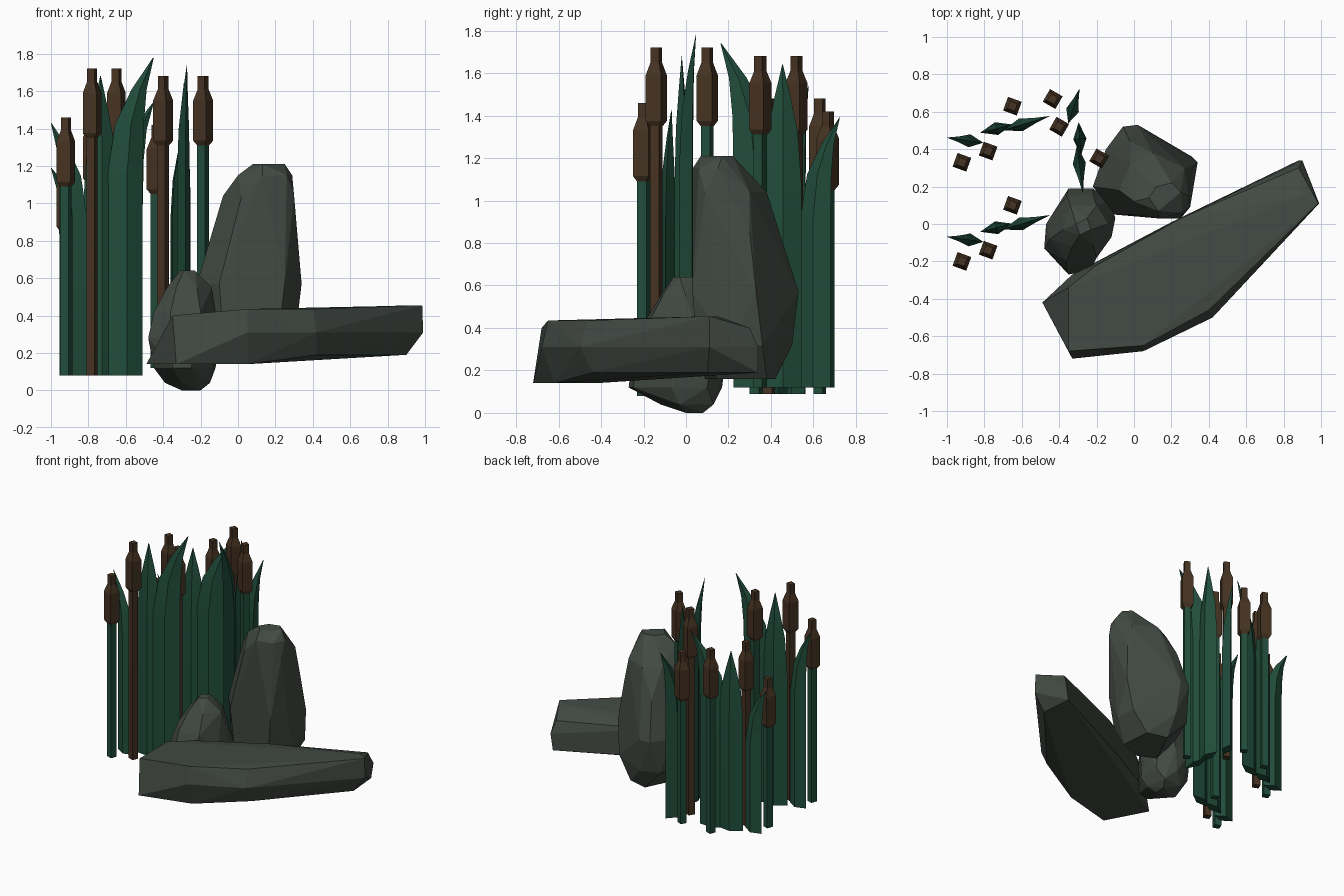
import bpy, bmesh
from math import cos, sin, radians, pi

if "Cube" in bpy.data.objects:
    bpy.data.objects.remove(bpy.data.objects["Cube"])


def material(name, rgb):
    m = bpy.data.materials.new(name)
    m.diffuse_color = (*rgb, 1)
    m.use_nodes = True
    m.node_tree.nodes["Principled BSDF"].inputs["Base Color"].default_value = m.diffuse_color
    return m


STONE = material("stone", (0.055, 0.068, 0.056))
GREEN = material("reed_green", (0.015, 0.075, 0.045))
BROWN = material("seed_brown", (0.06, 0.033, 0.016))


def finish(name, bm, mats, smooth=None):
    bmesh.ops.recalc_face_normals(bm, faces=bm.faces)
    me = bpy.data.meshes.new(name)
    bm.to_mesh(me)
    bm.free()
    for m in mats:
        me.materials.append(m)
    ob = bpy.data.objects.new(name, me)
    bpy.context.collection.objects.link(ob)
    if smooth:
        bpy.ops.object.select_all(action='DESELECT')
        ob.select_set(True)
        bpy.context.view_layer.objects.active = ob
        bpy.ops.object.shade_smooth_by_angle(angle=radians(smooth))
    return ob


def loft(bm, rings, mat_of=lambda i: 0):
    """Skin closed rings of points and cap both ends."""
    vs = [[bm.verts.new(p) for p in r] for r in rings]
    n = len(vs[0])
    for i in range(len(vs) - 1):
        for k in range(n):
            j = (k + 1) % n
            f = bm.faces.new((vs[i][k], vs[i][j], vs[i + 1][j], vs[i + 1][k]))
            f.material_index = mat_of(i)
    bm.faces.new(vs[0][::-1])
    bm.faces.new(vs[-1]).material_index = mat_of(len(vs) - 2)


def rock(name, layers):
    """Chiselled boulder: convex hull of rough cross-sections {z: [(x, y)...]}."""
    bm = bmesh.new()
    for z, pts in layers.items():
        for x, y in pts:
            bm.verts.new((x, y, z))
    res = bmesh.ops.convex_hull(bm, input=bm.verts)
    junk = {g for k in ("geom_interior", "geom_unused") for g in res[k]
            if isinstance(g, bmesh.types.BMVert) and g.is_valid}
    bmesh.ops.delete(bm, geom=list(junk), context='VERTS')
    bmesh.ops.dissolve_limit(bm, angle_limit=radians(6), verts=bm.verts, edges=bm.edges)
    return finish(name, bm, [STONE])


def cattail(name, x, y, base, top, rot, stem_mat):
    # square stalk, swollen seed head with tapered shoulders, short spike
    prof = [(base, .033), (top - .37, .033), (top - .345, .055), (top - .13, .055),
            (top - .07, .03), (top, .03)]
    bm = bmesh.new()
    rings = [[(x + r * cos(rot + k * pi / 2), y + r * sin(rot + k * pi / 2), z)
              for k in range(4)] for z, r in prof]
    loft(bm, rings, lambda i: 0 if i == 0 else 1)
    finish(name, bm, [stem_mat, BROWN])


def leaf(name, x, y, base, top, half, lean, ang, thick=.035):
    # diamond-section blade, bending sideways toward a pointed tip
    secs = [(0, 0, 1), (.62, 0, 1), (.79, .16, .8), (.9, .5, .42), (1, 1, .02)]
    c, s = cos(ang), sin(ang)
    rings = []
    for t, off, w in secs:
        ring = []
        for u, v in ((half * w, 0), (0, thick * w), (-half * w, 0), (0, -thick * w)):
            u += lean * off
            ring.append((x + u * c - v * s, y + u * s + v * c, base + (top - base) * t))
        rings.append(ring)
    bm = bmesh.new()
    loft(bm, rings)
    finish(name, bm, [GREEN], smooth=35)


# one reed clump (offsets from its middle cattail), placed three times
STALKS = [(.13, .24, 1.72, GREEN), (0, 0, 1.72, BROWN), (-.14, -.06, 1.46, GREEN)]
BLADES = [(.175, .14, 1.78, .10, .16, 17), (.045, .12, 1.68, .09, 0, 14),
          (-.10, .055, 1.43, .075, -.12, -8)]


def clump(tag, ox, oy, rot_deg, drop, base):
    a = radians(rot_deg)
    place = lambda x, y: (ox + x * cos(a) - y * sin(a), oy + x * sin(a) + y * cos(a))
    for i, (x, y, top, m) in enumerate(STALKS):
        cattail(f"cattail_{tag}_{i + 1}", *place(x, y), base, top - drop, a + radians(25), m)
    for i, (x, y, top, half, lean, ang) in enumerate(BLADES):
        leaf(f"leaf_{tag}_{i + 1}", *place(x, y), base, top - drop, half, lean,
             a + radians(ang))


clump("front", -.78, -.14, 0, 0, .08)
clump("back", -.78, .39, 0, .24, .09)
clump("side", -.40, .52, -100, .04, .12)

# long flat slab
rock("slab_rock", {
    .14: [(-.49, -.42), (-.33, -.72), (.05, -.62), (-.1, -.35)],
    .19: [(.9, .1), (.88, .34), (.42, -.44), (.2, .01), (-.33, -.27)],
    .31: [(.99, .11), (.9, .34), (.05, -.68), (.42, -.5), (.64, -.27)],
    .40: [(-.35, -.34), (-.35, -.68), (.88, .30), (.25, .03), (-.2, -.22)],
    .435: [(.05, -.65), (.4, -.46), (.62, -.25), (.0, -.3)],
    .455: [(.985, .11), (.9, .15)]})

# tall standing boulder
rock("tall_rock", {
    .16: [(-.08, .15), (.05, .42), (.2, .38), (.22, .15), (.05, .09)],
    .32: [(-.2, .2), (-.1, .45), (.04, .5), (.31, .36), (.31, .2), (.22, .05), (-.08, .06)],
    .57: [(-.22, .2), (-.15, .4), (-.06, .52), (.02, .53), (.34, .33), (.33, .24),
          (.25, .03), (-.1, .05)],
    .85: [(-.14, .2), (-.02, .44), (.12, .42), (.31, .3)],
    1.04: [(-.08, .18), (-.02, .32), (.1, .38), (.27, .3), (.30, .09), (.02, .05)],
    1.15: [(.0, .12), (.13, .03), (.26, .06), (.29, .15)],
    1.21: [(.08, .14), (.12, .2), (.2, .22), (.25, .17), (.13, .07)]})

# small round boulder
rock("small_rock", {
    .0: [(-.3, .03), (-.2, .0), (-.2, .08)],
    .04: [(-.39, -.02), (-.3, -.12), (-.17, .13), (-.15, -.03), (-.32, .12)],
    .12: [(-.45, -.1), (-.35, -.27), (-.25, -.25), (-.13, -.07), (-.12, .1), (-.25, .17),
          (-.4, .1)],
    .28: [(-.48, -.13), (-.47, 0), (-.35, .19), (-.22, .19), (-.12, .12), (-.10, .03),
          (-.12, -.07), (-.22, -.22), (-.36, -.25)],
    .42: [(-.45, -.08), (-.36, .15), (-.22, .16), (-.12, .04), (-.2, -.18), (-.36, -.2)],
    .55: [(-.38, -.03), (-.34, .1), (-.2, .1), (-.14, .0), (-.22, -.11), (-.33, -.12)],
    .64: [(-.31, .0), (-.25, .03), (-.23, -.03), (-.29, -.06)]})
